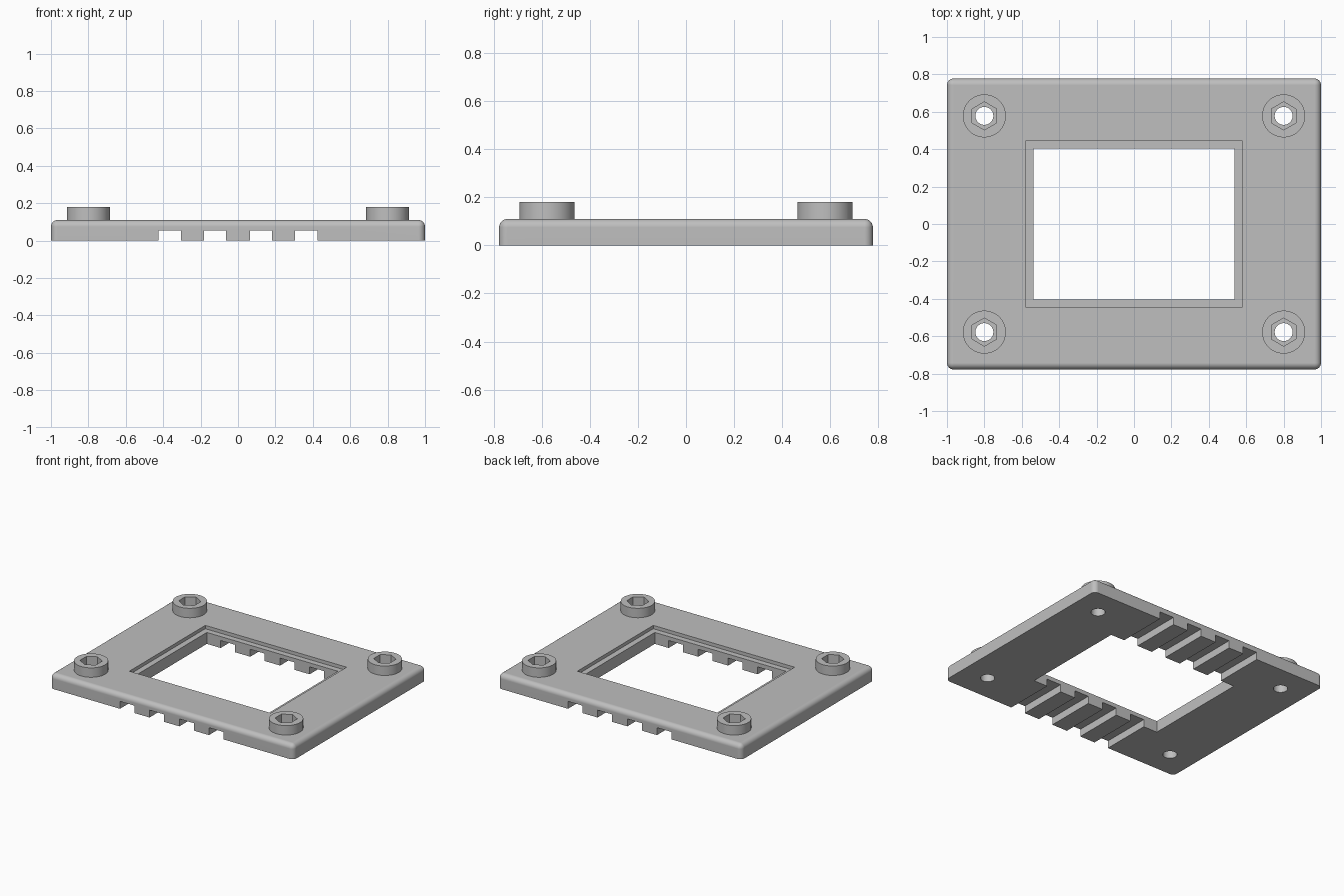
import bpy
import bmesh
from math import radians
from mathutils import Matrix, Vector

default = bpy.data.objects.get("Cube")
if default:
    bpy.data.objects.remove(default, do_unlink=True)

WIDTH, DEPTH, HEIGHT = 2.0, 1.555, 0.11
BOSS_TOP = 0.18
ROUND = 0.035

grey = bpy.data.materials.new("plain grey")
grey.use_nodes = True
grey.diffuse_color = (0.52, 0.52, 0.52, 1)
grey.node_tree.nodes["Principled BSDF"].inputs["Base Color"].default_value = grey.diffuse_color


def to_object(bm, name):
    mesh = bpy.data.meshes.new(name)
    bm.to_mesh(mesh)
    bm.free()
    mesh.materials.append(grey)
    obj = bpy.data.objects.new(name, mesh)
    bpy.context.collection.objects.link(obj)
    return obj


def box(name, x, size_x, size_y, low, high, rounding=0):
    bm = bmesh.new()
    centre = Matrix.Translation((x, 0, (low + high) / 2))
    bmesh.ops.create_cube(bm, size=1, matrix=centre @ Matrix.Diagonal((size_x, size_y, high - low, 1)))
    if rounding:
        # Round every edge except those around the underside
        edges = [e for e in bm.edges if max(v.co.z for v in e.verts) > low + 0.001]
        bmesh.ops.bevel(bm, geom=edges, offset=rounding, segments=6, profile=0.5, affect='EDGES')
    return to_object(bm, name)


def prism(name, x, y, radius, sides, low, high):
    bm = bmesh.new()
    bmesh.ops.create_cone(bm, cap_ends=True, segments=sides, radius1=radius, radius2=radius,
                          depth=high - low, matrix=Matrix.Translation((x, y, (low + high) / 2)))
    return to_object(bm, name)


def combine(target, tool, operation):
    bpy.context.view_layer.objects.active = target
    mod = target.modifiers.new("combine", 'BOOLEAN')
    mod.operation = operation
    mod.solver = 'EXACT'
    mod.object = tool
    bpy.ops.object.modifier_apply(modifier=mod.name)
    bpy.data.objects.remove(tool, do_unlink=True)


# Rounded plate
plate = box("mounting_plate", 0, WIDTH, DEPTH, 0, HEIGHT, ROUND)

# Window with a shallow ledge around its top
combine(plate, box("window_cutter", 0, 1.075, 0.805, -0.1, 0.3), 'DIFFERENCE')
combine(plate, box("ledge_cutter", 0, 1.16, 0.89, HEIGHT - 0.025, 0.3), 'DIFFERENCE')

# Ventilation channels across the underside
for x in (-0.365, -0.1225, 0.1225, 0.365):
    combine(plate, box("channel_cutter", x, 0.118, 2, -0.1, 0.055), 'DIFFERENCE')

# Corner bosses with hexagonal nut pockets and screw holes
for x in (-0.8, 0.8):
    for y in (-0.578, 0.578):
        combine(plate, prism("boss", x, y, 0.115, 48, 0.05, BOSS_TOP), 'UNION')
        combine(plate, prism("nut_cutter", x, y, 0.075, 6, BOSS_TOP - 0.08, 0.3), 'DIFFERENCE')
        combine(plate, prism("hole_cutter", x, y, 0.048, 32, -0.1, 0.3), 'DIFFERENCE')

# Smooth curved walls, crisp flat faces
bpy.ops.object.select_all(action='DESELECT')
plate.select_set(True)
bpy.context.view_layer.objects.active = plate
bpy.ops.object.shade_smooth_by_angle(angle=radians(30))
weighted = plate.modifiers.new("flat normals", 'WEIGHTED_NORMAL')
weighted.keep_sharp = True
